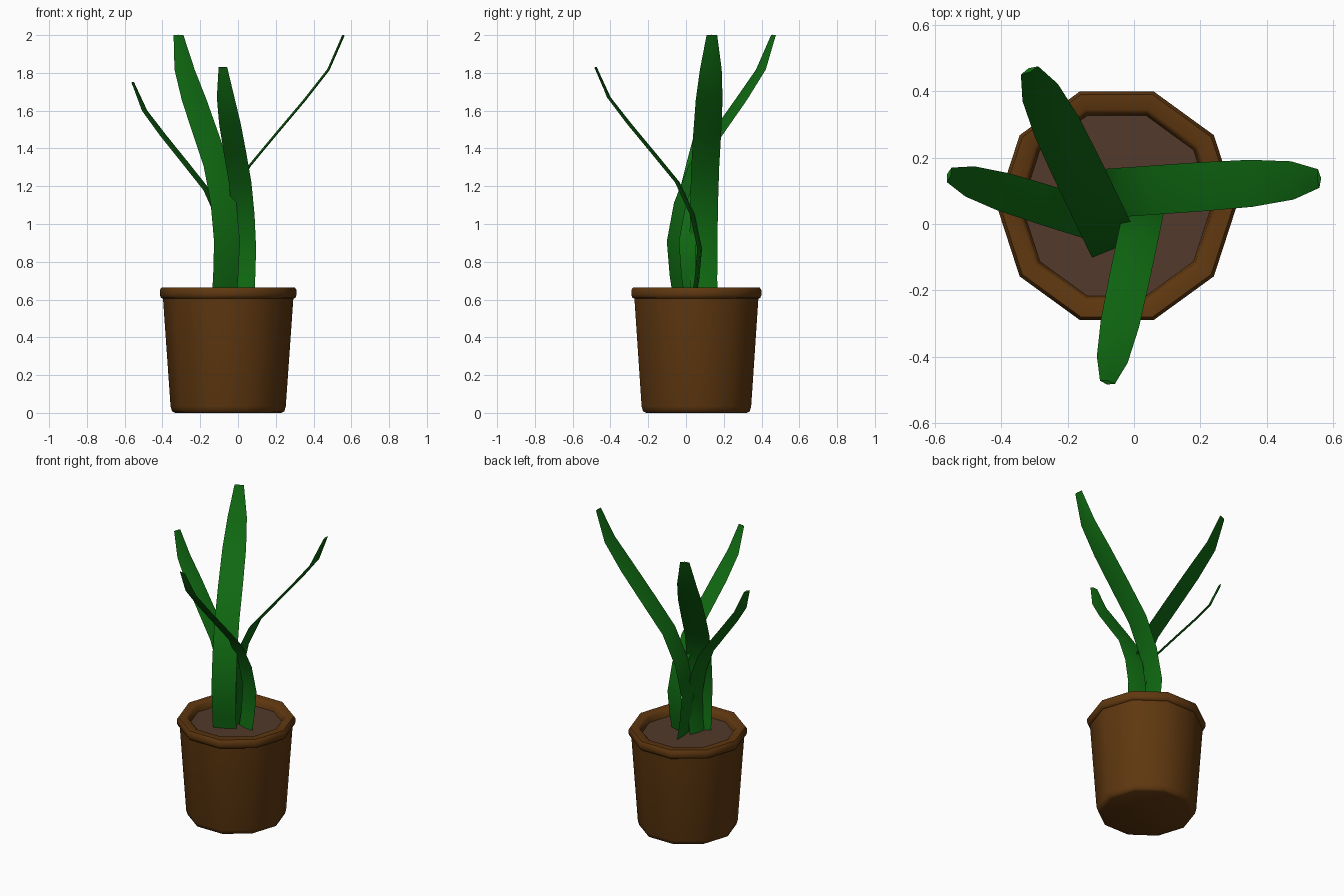
import bpy, bmesh, math

if "Cube" in bpy.data.objects:
    bpy.data.objects.remove(bpy.data.objects["Cube"])

def material(name, rgb):
    m = bpy.data.materials.new(name)
    m.diffuse_color = (*rgb, 1)
    m.use_nodes = True
    m.node_tree.nodes["Principled BSDF"].inputs["Base Color"].default_value = m.diffuse_color
    return m

CLAY = material("brown clay", (0.115, 0.039, 0.005))
SOIL = material("dark soil", (0.085, 0.042, 0.024))
LEAF = material("leaf green", (0.005, 0.145, 0.006))

def finish(bm, name, mat, angle):
    bmesh.ops.recalc_face_normals(bm, faces=bm.faces)
    me = bpy.data.meshes.new(name)
    bm.to_mesh(me)
    bm.free()
    me.materials.append(mat)
    ob = bpy.data.objects.new(name, me)
    bpy.context.collection.objects.link(ob)
    bpy.ops.object.select_all(action='DESELECT')
    ob.select_set(True)
    bpy.context.view_layer.objects.active = ob
    bpy.ops.object.shade_smooth_by_angle(angle=math.radians(angle))
    return ob

def lathe(name, profile, mat, centre=(-0.052, 0.055), sides=10):
    """Closed ten-sided turned shape from (radius, height) pairs."""
    bm = bmesh.new()
    rings = [[bm.verts.new((centre[0] + r * math.cos(math.tau * i / sides),
                            centre[1] + r * math.sin(math.tau * i / sides), z))
              for i in range(sides)] for r, z in profile]
    for a, b in zip(rings, rings[1:]):
        for i in range(sides):
            j = (i + 1) % sides
            bm.faces.new((a[i], a[j], b[j], b[i]))
    bm.faces.new(rings[0])
    bm.faces.new(rings[-1])
    return finish(bm, name, mat, 50)

# Pot with rounded foot and rolled rim
lathe("pot", [(0.28, 0), (0.297, 0.008), (0.305, 0.035), (0.345, 0.605),
              (0.356, 0.609), (0.362, 0.625), (0.362, 0.65), (0.352, 0.665),
              (0.305, 0.665), (0.292, 0.655), (0.285, 0.61)], CLAY)
# Soil disc
lathe("soil", [(0.285, 0.605), (0.287, 0.618)], SOIL)

# Leaf side profile: (outward, height above soil, relative width)
PATH = [(0.005, 0.0, 0.95), (-0.015, 0.11, 0.97), (-0.03, 0.27, 1), (0.01, 0.45, 1),
        (0.09, 0.62, 1), (0.215, 0.77, 1), (0.35, 0.93, 0.96), (0.46, 1.07, 0.78),
        (0.53, 1.23, 0.38)]

def leaf(name, base, tip, height, width):
    """Thin bent blade growing from base towards tip (both x, y)."""
    dx, dy = tip[0] - base[0], tip[1] - base[1]
    length = math.hypot(dx, dy)
    dx, dy = dx / length, dy / length
    bm = bmesh.new()
    rings = []
    for k, (u, h, w) in enumerate(PATH):
        p, q = PATH[max(k - 1, 0)], PATH[min(k + 1, len(PATH) - 1)]
        tu, th = q[0] - p[0], q[1] - p[1]
        n = math.hypot(tu, th)
        nu, nh = th / n, -tu / n          # blade normal in its side plane
        ring = []
        for side, off in ((-1, 0), (0, 0.008), (1, 0), (0, -0.005)):
            out = u * length / 0.53 + nu * off
            s = side * w * width / 2
            ring.append(bm.verts.new((base[0] + dx * out - dy * s,
                                      base[1] + dy * out + dx * s,
                                      0.6 + h * height / 1.23 + nh * off)))
        rings.append(ring)
    for a, b in zip(rings, rings[1:]):
        for i in range(4):
            j = (i + 1) % 4
            bm.faces.new((a[i], a[j], b[j], b[i]))
    bm.faces.new(rings[0])
    bm.faces.new(rings[-1])
    return finish(bm, name, LEAF, 60)

# Four leaves, each the same blade turned and scaled
leaf("right_leaf", (-0.045, 0.095), (0.557, 0.137), 1.40, 0.148)
leaf("left_leaf", (-0.085, 0.0), (-0.557, 0.148), 1.15, 0.122)
leaf("back_leaf", (-0.072, -0.04), (-0.315, 0.463), 1.40, 0.152)
leaf("front_leaf", (0.03, 0.043), (-0.08, -0.477), 1.23, 0.122)
